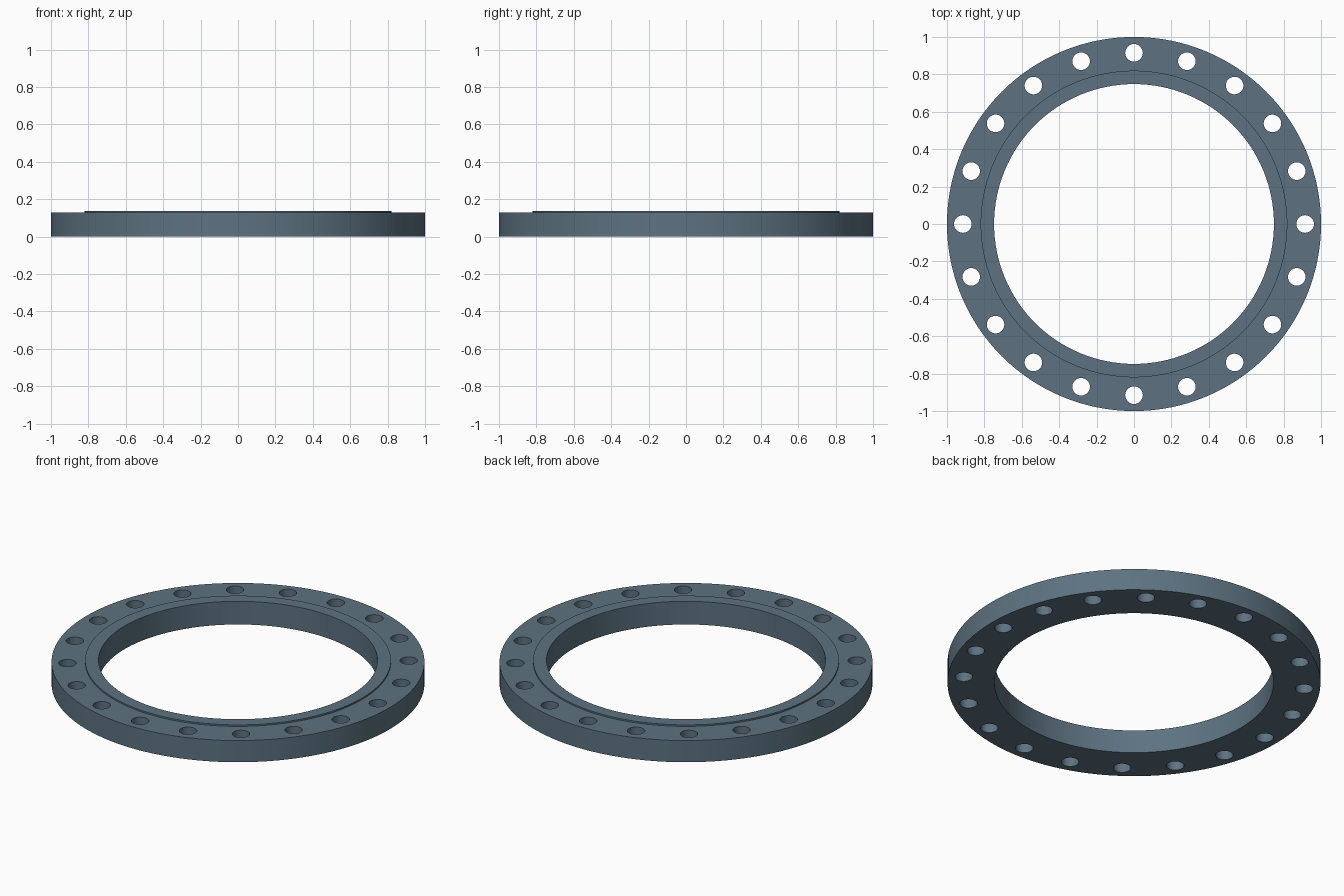
import bpy, bmesh
from math import pi, cos, sin, radians
from mathutils import Matrix

if "Cube" in bpy.data.objects:
    bpy.data.objects.remove(bpy.data.objects["Cube"])

SEGMENTS = 128
HOLES = 20
BOLT_RADIUS = 0.915
HOLE_RADIUS = 0.047


def make_object(name, bm):
    mesh = bpy.data.meshes.new(name)
    bmesh.ops.recalc_face_normals(bm, faces=bm.faces)
    bm.to_mesh(mesh)
    bm.free()
    obj = bpy.data.objects.new(name, mesh)
    bpy.context.collection.objects.link(obj)
    return obj


# Flange ring: cross-section (radius, z) with the low raised face, revolved about z
profile = [(0.748, 0), (1, 0), (1, 0.128), (0.82, 0.128), (0.82, 0.137), (0.748, 0.137)]
bm = bmesh.new()
rings = [[bm.verts.new((r * cos(2 * pi * i / SEGMENTS), r * sin(2 * pi * i / SEGMENTS), z))
          for r, z in profile] for i in range(SEGMENTS)]
for i, ring in enumerate(rings):
    following = rings[(i + 1) % SEGMENTS]
    for j in range(len(profile)):
        k = (j + 1) % len(profile)
        bm.faces.new((ring[j], following[j], following[k], ring[k]))
flange = make_object("flange_ring", bm)

# Bolt hole cutters, evenly spaced on the bolt circle
bm = bmesh.new()
for i in range(HOLES):
    a = 2 * pi * i / HOLES
    place = Matrix.Translation((BOLT_RADIUS * cos(a), BOLT_RADIUS * sin(a), 0.065))
    bmesh.ops.create_cone(bm, cap_ends=True, segments=32, radius1=HOLE_RADIUS,
                          radius2=HOLE_RADIUS, depth=0.4, matrix=place)
cutter = make_object("bolt_hole_cutter", bm)
cutter.hide_render = True

# Drill the holes
bpy.context.view_layer.objects.active = flange
flange.select_set(True)
drill = flange.modifiers.new("bolt_holes", 'BOOLEAN')
drill.operation = 'DIFFERENCE'
drill.solver = 'EXACT'
drill.object = cutter
bpy.ops.object.modifier_apply(modifier=drill.name)
bpy.data.objects.remove(cutter, do_unlink=True)
bpy.ops.object.shade_smooth_by_angle(angle=radians(30))

# Slate blue steel
steel = bpy.data.materials.new("slate_steel")
steel.diffuse_color = (0.11, 0.17, 0.22, 1)
steel.use_nodes = True
steel.node_tree.nodes["Principled BSDF"].inputs["Base Color"].default_value = steel.diffuse_color
flange.data.materials.clear()
flange.data.materials.append(steel)
